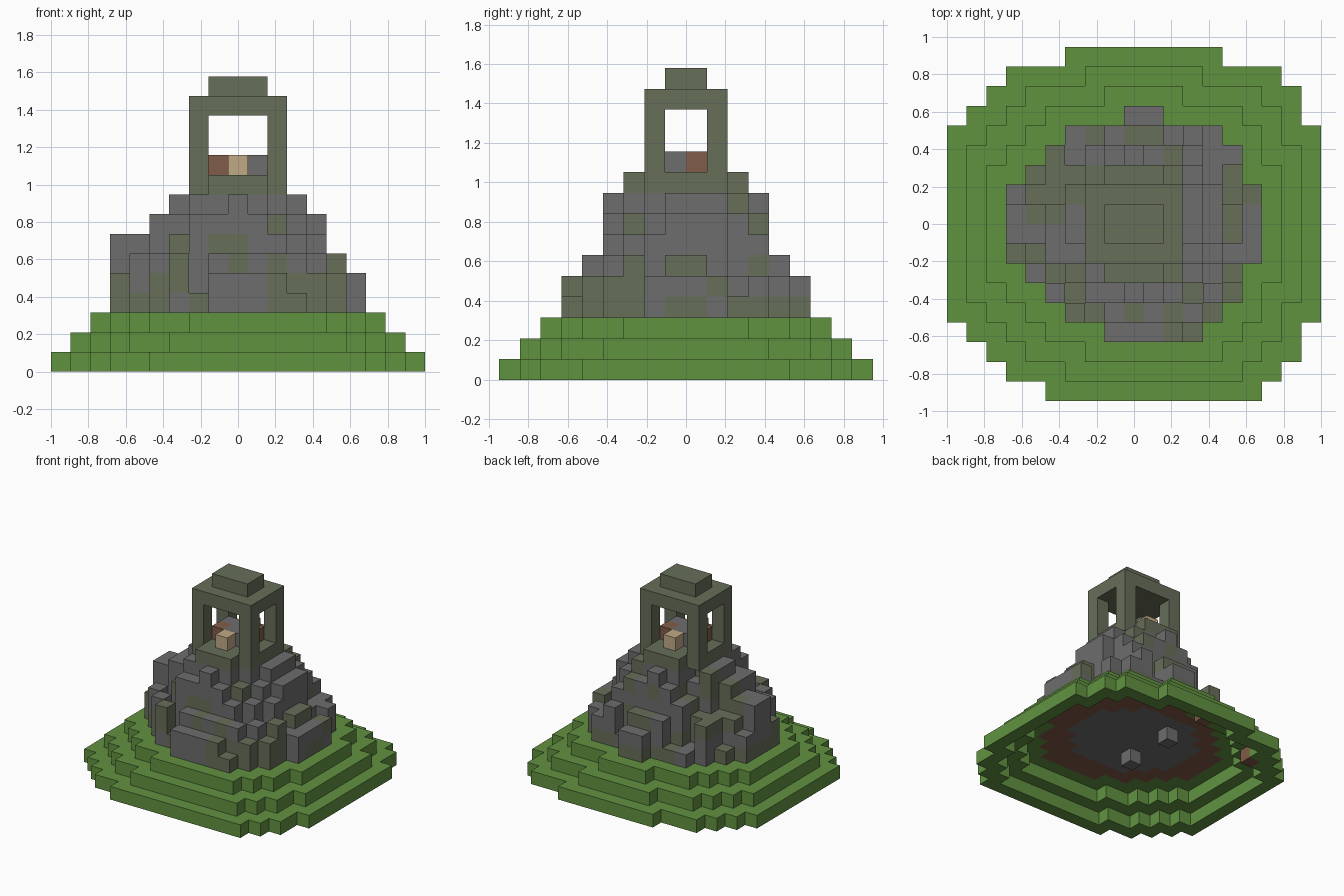
import bpy, bmesh, random
from mathutils import Vector

if "Cube" in bpy.data.objects:
    bpy.data.objects.remove(bpy.data.objects["Cube"], do_unlink=True)

random.seed(4)
U = 2 / 19                      # block size
NX, NY = 19, 18                 # blocks across and deep


def material(name, rgb):
    linear = [((c / 255 + 0.055) / 1.055) ** 2.4 for c in rgb] + [1]
    m = bpy.data.materials.new(name)
    m.use_nodes = True
    m.diffuse_color = linear
    m.node_tree.nodes["Principled BSDF"].inputs["Base Color"].default_value = linear
    return m


MATS = {
    "grass": material("grass green", (97, 146, 64)),
    "stone": material("stone grey", (109, 109, 110)),
    "moss": material("mossy stone", (103, 110, 89)),
    "earth": material("earth brown", (128, 92, 72)),
    "sand": material("pale tan", (192, 170, 134)),
}
blocks = {}                     # cell -> (part, material)


def put(part, mat, cells, k):
    for i, j in cells:
        blocks[i, j, k] = (part, mat)


def rect(i0, i1, j0, j1):
    return {(i, j) for i in range(i0, i1) for j in range(j0, j1)}


def shrink(cells):
    return {(i, j) for i, j in cells
            if all((i + a, j + b) in cells for a in (-1, 0, 1) for b in (-1, 0, 1))}


def centre(i, j):
    return (i + 0.5 - NX / 2) * U, (j + 0.5 - NY / 2) * U


def ellipse(a, b):
    return {(i, j) for i, j in rect(0, NX, 0, NY)
            if (centre(i, j)[0] / a) ** 2 + (centre(i, j)[1] / b) ** 2 < 1}


# Grass terraces: two open rings, then a closed tier with an earth and stone core
ground = (rect(0, 19, 4, 14) | rect(1, 18, 3, 15) | rect(2, 18, 2, 16)
          | rect(3, 17, 1, 17) | rect(5, 16, 0, 1) | rect(6, 14, 17, 18))
tiers = [ground]
for _ in range(3):
    tiers.append(shrink(tiers[-1]))
for k in range(3):
    put("grass_terraces", "grass", tiers[k] - tiers[k + 1], k)
put("hill_floor", "earth", tiers[3], 2)
put("hill_floor", "stone", ellipse(0.5, 0.42), 2)
put("hill_floor", "stone", [(8, 7), (8, 11)], 1)
put("hill_floor", "earth", [(8, 15)], 1)
put("hill_floor", "earth", [(3, 14)], 0)

# Rocky hill: shrinking layers with a broken rim and patches of moss
layers = [tiers[3], tiers[3], ellipse(0.61, 0.56), ellipse(0.52, 0.47),
          ellipse(0.49, 0.44), ellipse(0.42, 0.37)]
moss_share = [0.6, 0.4, 0.35, 0.35, 0.3, 0.15]
outcrop = rect(3, 6, 8, 10)
below = tiers[3]
for n, layer in enumerate(layers):
    inner = shrink(layer)
    kept = set()
    for i, j in sorted(layer & below):
        x, y = centre(i, j)
        on_axis = abs(x) < 0.12 or abs(y) < 0.12
        if n == 0 or on_axis or (i, j) in inner or random.random() > 0.3:
            kept.add((i, j))
    if n < 4:
        kept |= outcrop
    for cell in sorted(kept):
        mat = "moss" if random.random() < moss_share[n] else "stone"
        put("rocky_hill", mat, [cell], 3 + n)
    below = kept

# Tower: floor with two doorsteps, corner posts, roof and cap
put("tower_floor", "moss", rect(7, 12, 7, 11) | rect(8, 11, 6, 12), 9)
for k in (10, 11, 12):
    put("tower_posts", "moss", [(i, j) for i in (7, 11) for j in (7, 10)], k)
put("tower_roof", "moss", rect(7, 12, 7, 11), 13)
put("roof_cap", "moss", rect(8, 11, 8, 10), 14)

# Low blocks inside the tower
put("inner_blocks", "stone", rect(8, 11, 8, 10), 10)
put("inner_blocks", "earth", [(8, 8), (10, 9)], 10)
put("door_blocks", "sand", [(9, 7), (9, 10)], 10)


# Turn each part into a mesh of its exposed block faces
SIDES = [Vector(d) for d in ((1, 0, 0), (-1, 0, 0), (0, 1, 0),
                             (0, -1, 0), (0, 0, 1), (0, 0, -1))]


def build(part):
    bm = bmesh.new()
    names = sorted({m for p, m in blocks.values() if p == part})
    for cell, (owner, mat) in blocks.items():
        if owner != part:
            continue
        mid = Vector(cell) + Vector((0.5 - NX / 2, 0.5 - NY / 2, 0.5))
        for n in SIDES:
            if tuple(int(c + d) for c, d in zip(cell, n)) in blocks:
                continue
            a = Vector((n.y, n.z, n.x)) / 2
            b = n.cross(a)
            corners = (a + b, b - a, -a - b, a - b)
            face = bm.faces.new([bm.verts.new((mid + n / 2 + c) * U) for c in corners])
            face.material_index = names.index(mat)
    bmesh.ops.remove_doubles(bm, verts=bm.verts, dist=U / 100)
    mesh = bpy.data.meshes.new(part)
    bm.to_mesh(mesh)
    bm.free()
    for name in names:
        mesh.materials.append(MATS[name])
    bpy.context.collection.objects.link(bpy.data.objects.new(part, mesh))


for part in sorted({p for p, m in blocks.values()}):
    build(part)
